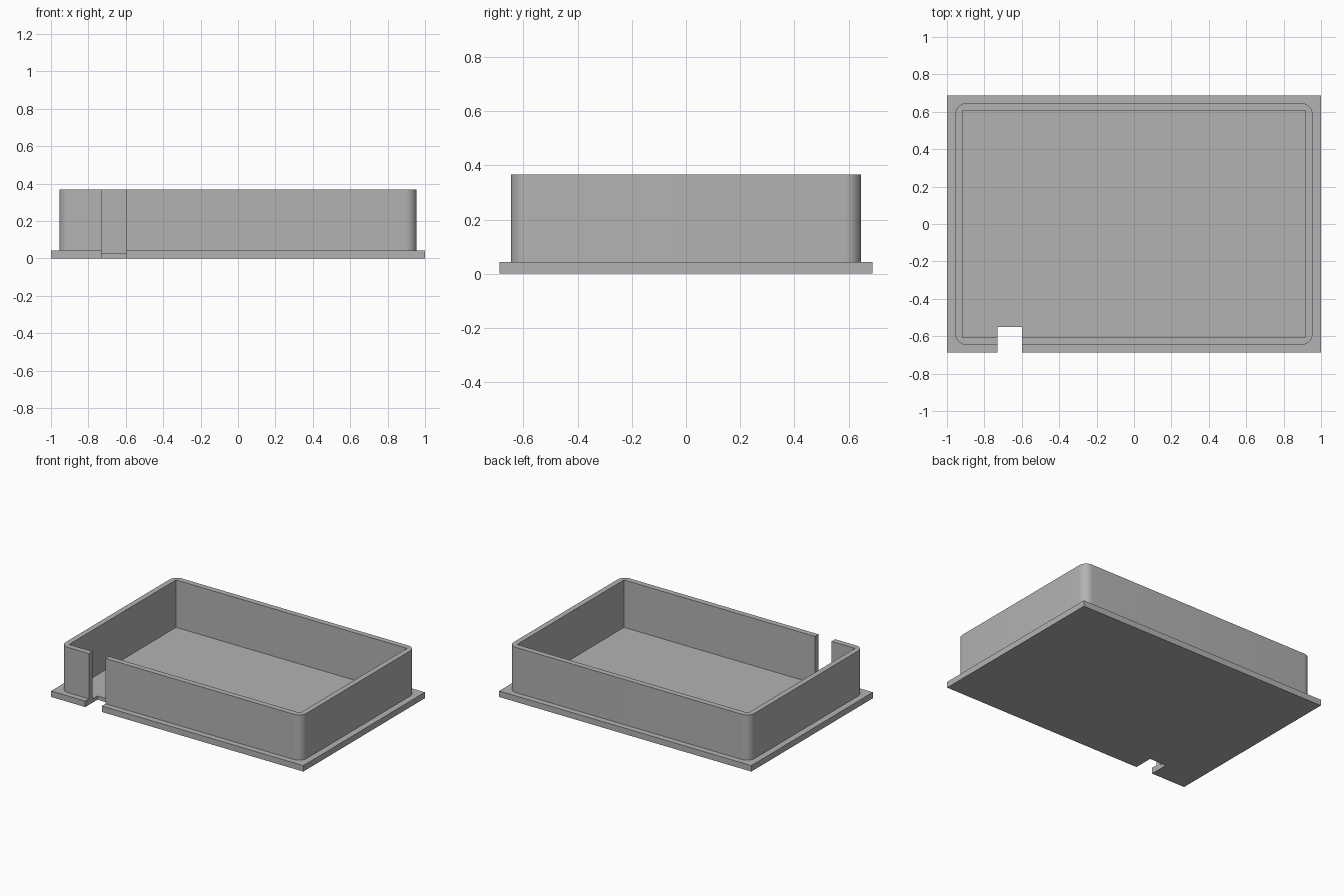
import bpy
import bmesh

cube = bpy.data.objects.get("Cube")
if cube:
    bpy.data.objects.remove(cube, do_unlink=True)

# Single grey plastic
grey = bpy.data.materials.new("grey plastic")
grey.use_nodes = True
colour = (0.45, 0.45, 0.45, 1)
grey.diffuse_color = colour
grey.node_tree.nodes["Principled BSDF"].inputs["Base Color"].default_value = colour


def block(name, x, y, z, radius=0):
    """Box between the given (low, high) limits, with optional rounded upright edges."""
    bm = bmesh.new()
    bmesh.ops.create_cube(bm, size=1)
    for v in bm.verts:
        v.co = [limits[c > 0] for limits, c in zip((x, y, z), v.co)]
    if radius:
        upright = [e for e in bm.edges
                   if abs(e.verts[0].co.z - e.verts[1].co.z) > 0.01]
        bmesh.ops.bevel(bm, geom=upright, offset=radius, segments=10,
                        profile=0.5, affect='EDGES')
    mesh = bpy.data.meshes.new(name)
    bm.to_mesh(mesh)
    bm.free()
    mesh.materials.append(grey)
    obj = bpy.data.objects.new(name, mesh)
    bpy.context.collection.objects.link(obj)
    return obj


def combine(target, other, operation):
    """Apply a boolean to the target, then discard the helper."""
    mod = target.modifiers.new(operation.title(), 'BOOLEAN')
    mod.operation = operation
    mod.solver = 'EXACT'
    mod.object = other
    bpy.context.view_layer.objects.active = target
    bpy.ops.object.modifier_apply(modifier=mod.name)
    bpy.data.objects.remove(other, do_unlink=True)


# Flanged base plate with the rounded wall block rising from it
tray = block("tray", (-1, 1), (-0.688, 0.688), (0, 0.043))
wall = block("wall", (-0.955, 0.955), (-0.646, 0.646), (0.015, 0.367), radius=0.06)
combine(tray, wall, 'UNION')

# Square-cornered cavity, with its floor below the top of the flange
cavity = block("cavity", (-0.916, 0.916), (-0.606, 0.606), (0.027, 0.5))
combine(tray, cavity, 'DIFFERENCE')

# Cable slot through the front wall and flange
slot = block("cable_slot", (-0.73, -0.598), (-0.8, -0.55), (-0.1, 0.5))
combine(tray, slot, 'DIFFERENCE')

# Smooth rounded corners, crisp edges elsewhere
bpy.ops.object.select_all(action='DESELECT')
tray.select_set(True)
bpy.context.view_layer.objects.active = tray
bpy.ops.object.shade_smooth_by_angle()
